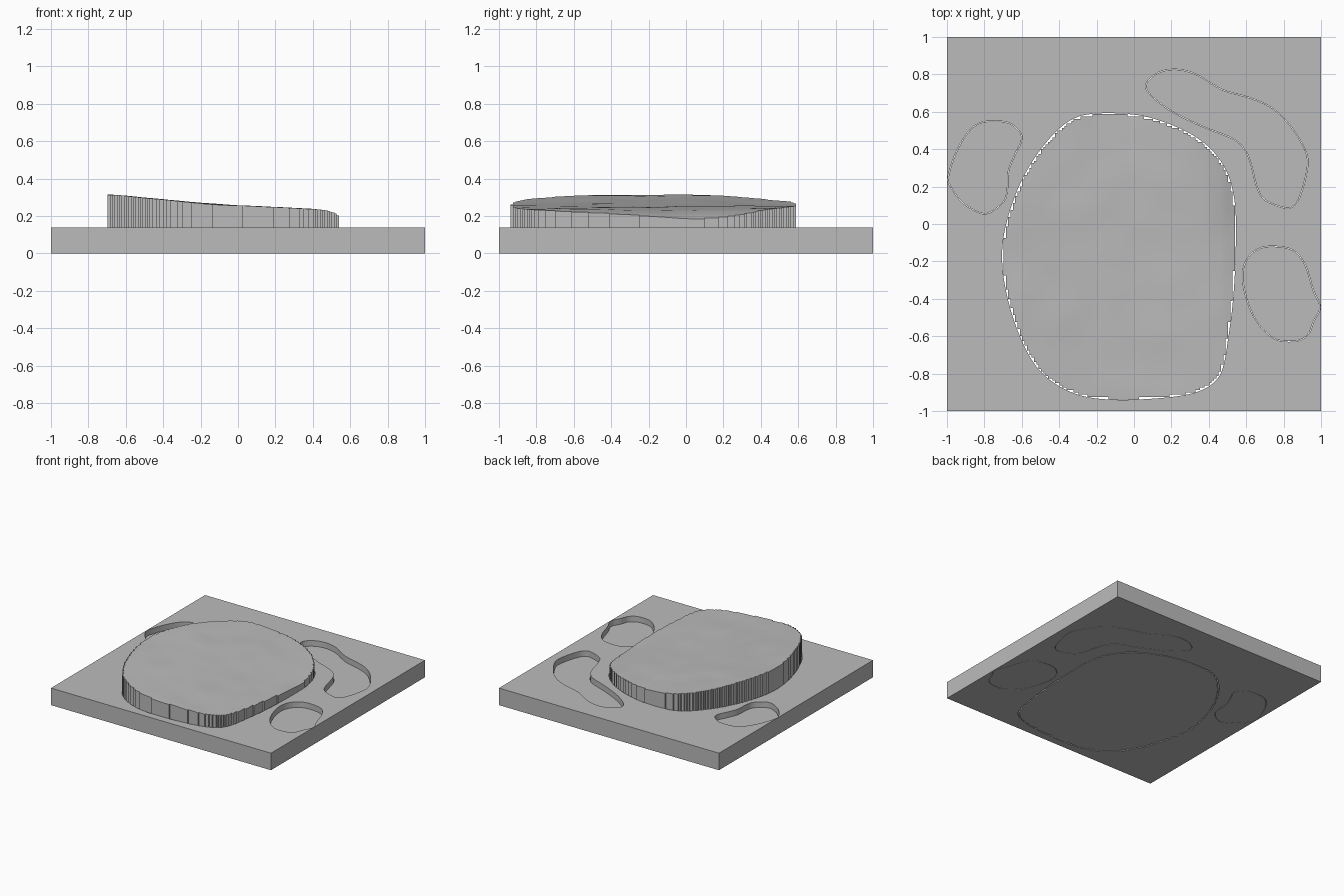
import bpy, bmesh, math
from mathutils import Vector, noise

if "Cube" in bpy.data.objects:
    bpy.data.objects.remove(bpy.data.objects["Cube"])

SLAB_TOP, POOL_TOP, CELL = 0.14, 0.095, 0.0125

grey = bpy.data.materials.new("plain grey")
grey.diffuse_color = (0.5, 0.5, 0.5, 1)
grey.use_nodes = True
grey.node_tree.nodes["Principled BSDF"].inputs["Base Color"].default_value = grey.diffuse_color

# Control points of the outlines, all clockwise
mound_pts = [(-.1, .592), (.05, .577), (.2, .53), (.33, .465), (.43, .38), (.5, .27), (.535, .14),
             (.545, 0), (.54, -.25), (.525, -.45), (.505, -.6), (.48, -.75), (.44, -.835),
             (.35, -.893), (.2, -.925), (-.05, -.94), (-.25, -.925), (-.4, -.867), (-.52, -.765),
             (-.61, -.6), (-.675, -.4), (-.705, -.2), (-.688, -.02), (-.62, .19), (-.52, .37),
             (-.4, .51), (-.3, .573), (-.2, .59)]
left_pts = [(-.756, .552), (-.665, .54), (-.606, .488), (-.602, .44), (-.638, .365), (-.67, .28),
            (-.676, .182), (-.7, .113), (-.788, .054), (-.87, .08), (-.933, .13), (-.985, .204),
            (-.995, .25), (-.96, .365), (-.9, .477), (-.836, .536)]
back_pts = [(.064, .75), (.129, .81), (.225, .828), (.327, .804), (.418, .75), (.488, .713),
            (.622, .675), (.73, .627), (.815, .552), (.885, .456), (.928, .36), (.922, .263),
            (.885, .139), (.847, .091), (.8, .086), (.697, .129), (.654, .204), (.622, .327),
            (.59, .397), (.525, .456), (.354, .525), (.193, .606), (.086, .69)]
right_pts = [(.745, -.118), (.853, -.14), (.917, -.22), (.96, -.354), (.996, -.445), (.96, -.525),
             (.933, -.59), (.869, -.627), (.756, -.617), (.665, -.536), (.606, -.418),
             (.579, -.284), (.6, -.193), (.66, -.134)]


def smooth_loop(pts, steps=5):
    """Closed Catmull-Rom loop through the points."""
    p = [Vector(q) for q in pts]
    n, out = len(p), []
    for i in range(n):
        a, b, c, d = p[i - 1], p[i], p[(i + 1) % n], p[(i + 2) % n]
        for k in range(steps):
            t = k / steps
            out.append(0.5 * (2 * b + (c - a) * t + (2 * a - 5 * b + 4 * c - d) * t * t
                              + (3 * b - a - 3 * c + d) * t ** 3))
    return out


def inset(loop, d):
    """Move a clockwise loop inwards."""
    out = []
    for i, p in enumerate(loop):
        t = (loop[(i + 1) % len(loop)] - loop[i - 1]).normalized()
        out.append(p + Vector((t.y, -t.x)) * d)
    return out


def add_mesh(name, bm):
    bmesh.ops.recalc_face_normals(bm, faces=bm.faces)
    me = bpy.data.meshes.new(name)
    bm.to_mesh(me)
    bm.free()
    me.materials.append(grey)
    ob = bpy.data.objects.new(name, me)
    bpy.context.collection.objects.link(ob)
    return ob


def plate(name, loops, height):
    """Filled outline with holes, from z = 0 to the given height."""
    cu = bpy.data.curves.new(name + "_outline", 'CURVE')
    cu.dimensions, cu.fill_mode, cu.extrude = '2D', 'BOTH', height / 2
    for loop in loops:
        s = cu.splines.new('POLY')
        s.points.add(len(loop) - 1)
        for pt, p in zip(s.points, loop):
            pt.co = (p[0], p[1], 0, 1)
        s.use_cyclic_u = True
    tmp = bpy.data.objects.new(name + "_outline", cu)
    bpy.context.collection.objects.link(tmp)
    dg = bpy.context.evaluated_depsgraph_get()
    bm = bmesh.new()
    bm.from_mesh(bpy.data.meshes.new_from_object(tmp.evaluated_get(dg)))
    bpy.data.objects.remove(tmp)
    bmesh.ops.translate(bm, verts=bm.verts, vec=(0, 0, height / 2))
    bmesh.ops.remove_doubles(bm, verts=bm.verts, dist=1e-5)
    for f in bm.faces:
        f.smooth = False
    return add_mesh(name, bm)


# Base slab with openings, and the sunken pool floors
mound_loop = smooth_loop(mound_pts)
pools = {"left_pool": smooth_loop(left_pts), "back_pool": smooth_loop(back_pts),
         "right_pool": smooth_loop(right_pts)}
square = [(-1, -1), (1, -1), (1, 1), (-1, 1)]
plate("base_slab", [square, mound_loop] + list(pools.values()), SLAB_TOP)
for name, loop in pools.items():
    plate(name, [inset(loop, 0.003)], POOL_TOP)


# Terrain mound: a stepped-edge height field standing in the large opening
def inside(x, y):
    hit = False
    for i, b in enumerate(mound_loop):
        a = mound_loop[i - 1]
        if (a.y > y) != (b.y > y) and x < a.x + (y - a.y) / (b.y - a.y) * (b.x - a.x):
            hit = not hit
    return hit


SLOPE = [(-.72, .316), (-.6, .308), (-.4, .288), (-.2, .269), (0, .256), (.2, .247),
         (.4, .238), (.48, .228), (.56, .212)]


def height(x, y):
    z = SLOPE[-1][1]
    for (x0, z0), (x1, z1) in zip(SLOPE, SLOPE[1:]):
        if x0 <= x <= x1:
            z = z0 + (z1 - z0) * (x - x0) / (x1 - x0)
    t = min(max((x - 0.2) / 0.34, 0), 1)
    z -= 0.032 * t * t * math.exp(-((y - 0.12) / 0.42) ** 2)      # dip on the right side
    z -= 0.012 * max(0, abs(y + 0.3) - 0.4) * (1 if x < 0 else 0.5)
    return z + 0.004 * noise.noise((x * 5, y * 5, 0.3))


nx, ny = 103, 126
x0, y0 = -0.71, -0.95
inner = {(i, j) for i in range(nx) for j in range(ny) if inside(x0 + i * CELL, y0 + j * CELL)}
bm = bmesh.new()
grid = {}


def corner(i, j):
    if (i, j) not in grid:
        x, y = x0 + i * CELL, y0 + j * CELL
        grid[i, j] = bm.verts.new((x, y, height(x, y)))
    return grid[i, j]


for i, j in sorted(inner):
    quad = [(i, j), (i + 1, j), (i + 1, j + 1), (i, j + 1)]
    if all(q in inner for q in quad):
        bm.faces.new([corner(*q) for q in quad]).smooth = True
top_faces = list(bm.faces)
bottom = bmesh.ops.duplicate(bm, geom=top_faces)
vert_map = bottom["vert_map"]
rim = [e for e in bm.edges if e.is_boundary and e.verts[0] in set(grid.values())]
for e in rim:
    a, b = e.verts
    bm.faces.new((a, b, vert_map[b], vert_map[a]))
for v in grid.values():
    vert_map[v].co.z = 0
mound = add_mesh("terrain_mound", bm)
bpy.context.view_layer.objects.active = mound
mound.select_set(True)
bpy.ops.object.shade_smooth_by_angle(angle=math.radians(30))
